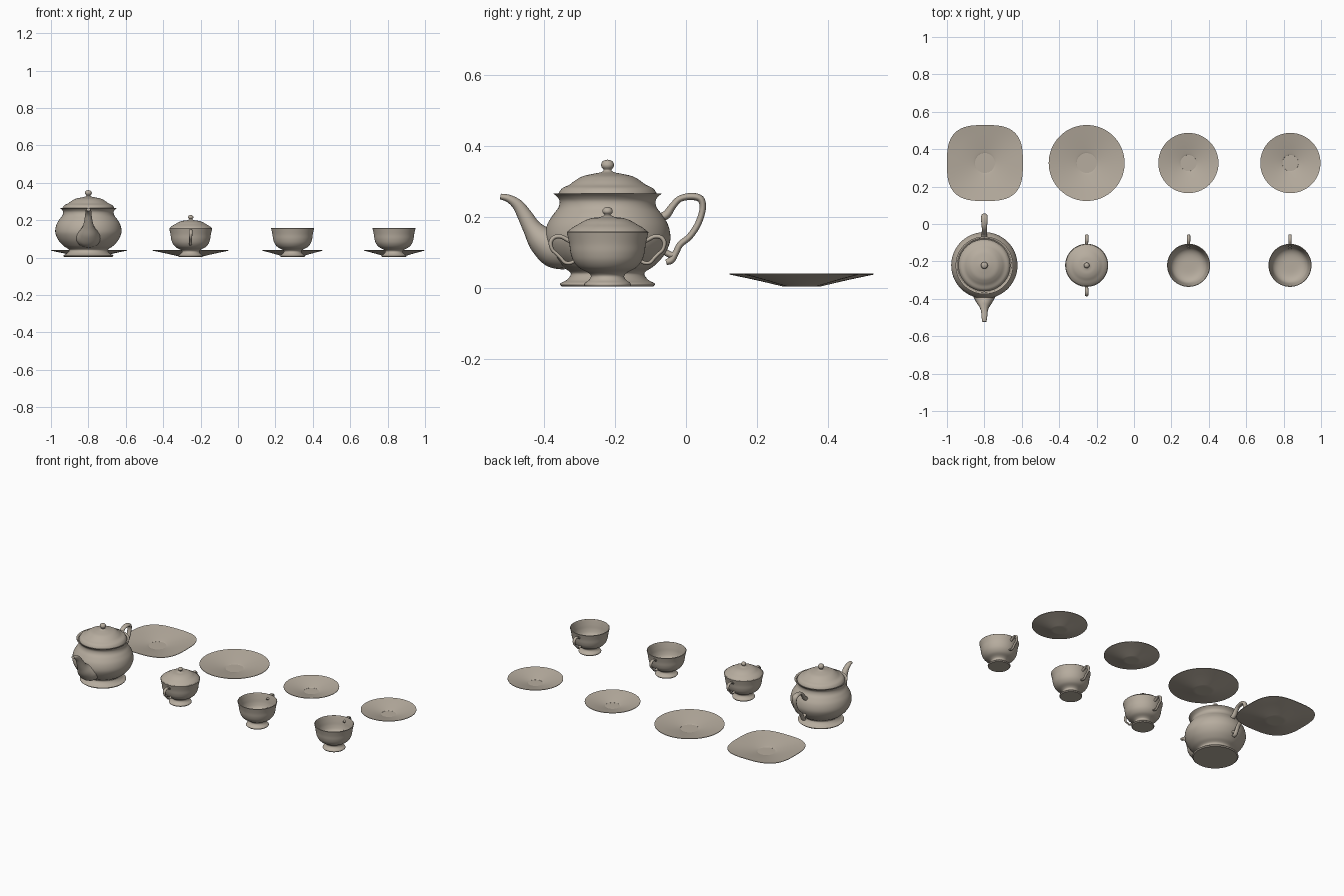
import bpy, bmesh, math
from mathutils import Vector

china = bpy.data.materials.new("warm_grey_china")
china.diffuse_color = (0.47, 0.415, 0.345, 1)


def smooth_points(pts, n=5):
    """Catmull-Rom interpolation; a repeated point makes a sharp corner."""
    pts = [Vector(p) for p in pts]
    out = []
    for i in range(len(pts) - 1):
        a, b = pts[i], pts[i + 1]
        if (b - a).length < 1e-6:
            continue
        p, q = pts[max(i - 1, 0)], pts[min(i + 2, len(pts) - 1)]
        for k in range(n):
            t = k / n
            out.append(0.5 * (2 * a + (b - p) * t + (2 * p - 5 * a + 4 * b - q) * t * t
                              + (3 * a - p - 3 * b + q) * t ** 3))
    return out + [pts[-1]]


def finish(name, bm, loc):
    bmesh.ops.remove_doubles(bm, verts=bm.verts, dist=1e-5)
    bmesh.ops.recalc_face_normals(bm, faces=bm.faces)
    me = bpy.data.meshes.new(name)
    bm.to_mesh(me)
    bm.free()
    me.materials.append(china)
    ob = bpy.data.objects.new(name, me)
    ob.location = loc
    bpy.context.collection.objects.link(ob)
    bpy.ops.object.select_all(action='DESELECT')
    ob.select_set(True)
    bpy.context.view_layer.objects.active = ob
    bpy.ops.object.shade_smooth_by_angle(angle=math.radians(40))
    return ob


def bridge(bm, rings, closed_ends=False):
    n = len(rings[0])
    for a, b in zip(rings, rings[1:]):
        for i in range(n):
            j = (i + 1) % n
            bm.faces.new((a[i], a[j], b[j], b[i]))
    if closed_ends:
        bm.faces.new(rings[0])
        bm.faces.new(rings[-1])


def lathe(name, profile, loc, shape=lambda a, r: 1.0, seg=72):
    """Spin an (r, z) profile; shape scales the radius by angle."""
    bm = bmesh.new()
    rings = []
    for r, z in smooth_points(profile):
        r = max(r, 1e-4)
        ring = []
        for i in range(seg):
            a = 2 * math.pi * i / seg
            s = r * shape(a, r)
            ring.append(bm.verts.new((s * math.cos(a), s * math.sin(a), z)))
        rings.append(ring)
    bridge(bm, rings, True)
    return finish(name, bm, loc)


def tube(name, path, loc, flip=1, seg=16):
    """Sweep an oval along points (y, z, radius in plane, half width in x)."""
    bm = bmesh.new()
    pts = smooth_points([Vector(p) for p in path], 6)
    rings = []
    for i, p in enumerate(pts):
        d = pts[min(i + 1, len(pts) - 1)] - pts[max(i - 1, 0)]
        t = Vector((d[0], d[1])).normalized()
        ring = []
        for k in range(seg):
            a = 2 * math.pi * k / seg
            u = p[2] * math.sin(a)
            ring.append(bm.verts.new((p[3] * math.cos(a), flip * (p[0] - t.y * u), p[1] + t.x * u)))
        rings.append(ring)
    bridge(bm, rings, True)
    return finish(name, bm, loc)


# Teapot
pot = (-0.80, -0.221, 0)
lathe("teapot_body", [(0, 0.003), (0.128, 0.003), (0.128, 0.003), (0.134, 0.009), (0.13, 0.014),
                      (0.115, 0.022), (0.104, 0.036), (0.108, 0.046), (0.132, 0.062), (0.158, 0.09),
                      (0.174, 0.122), (0.177, 0.148), (0.170, 0.178), (0.154, 0.205), (0.139, 0.225),
                      (0.135, 0.243), (0.142, 0.256), (0.154, 0.266), (0.154, 0.266),
                      (0.146, 0.264), (0.138, 0.256), (0.10, 0.25), (0, 0.25)], pot)
lathe("teapot_lid", [(0, 0.254), (0.138, 0.258), (0.138, 0.258), (0.138, 0.266), (0.128, 0.280), (0.108, 0.290),
                     (0.09, 0.303), (0.07, 0.314), (0.04, 0.321), (0.02, 0.325), (0.011, 0.331),
                     (0.017, 0.340), (0.018, 0.348), (0.013, 0.357), (0, 0.361)], pot)
tube("teapot_spout", [(-0.11, 0.105, 0.055, 0.07), (-0.15, 0.115, 0.058, 0.066), (-0.185, 0.135, 0.042, 0.048),
                      (-0.212, 0.167, 0.027, 0.030), (-0.233, 0.203, 0.021, 0.021),
                      (-0.253, 0.233, 0.016, 0.017), (-0.278, 0.251, 0.011, 0.015),
                      (-0.302, 0.257, 0.008, 0.011)], pot)
tube("teapot_handle", [(0.14, 0.195, 0.012, 0.015), (0.165, 0.205, 0.012, 0.015), (0.182, 0.228, 0.010, 0.014),
                       (0.203, 0.250, 0.009, 0.014), (0.235, 0.257, 0.010, 0.017), (0.262, 0.250, 0.010, 0.017),
                       (0.268, 0.222, 0.009, 0.014), (0.255, 0.180, 0.009, 0.013), (0.232, 0.145, 0.009, 0.013),
                       (0.205, 0.122, 0.009, 0.013), (0.193, 0.100, 0.009, 0.013), (0.180, 0.078, 0.010, 0.013),
                       (0.165, 0.072, 0.008, 0.011)], pot)
tube("teapot_handle_brace", [(0.15, 0.108, 0.009, 0.012), (0.18, 0.092, 0.009, 0.012),
                             (0.195, 0.1, 0.008, 0.011)], pot)

# Sugar bowl and cups share one outer profile and handle
outer = [(0, 0.003), (0.062, 0.003), (0.062, 0.003), (0.066, 0.008), (0.063, 0.014), (0.052, 0.022),
         (0.047, 0.033), (0.056, 0.043), (0.080, 0.056), (0.096, 0.075), (0.104, 0.098),
         (0.108, 0.125), (0.115, 0.156), (0.115, 0.156)]
inner = [(0.111, 0.156), (0.104, 0.125), (0.099, 0.098), (0.090, 0.075), (0.072, 0.060), (0.045, 0.053), (0, 0.052)]
grip = [(0.100, 0.128, 0.006, 0.008), (0.115, 0.136, 0.006, 0.008), (0.132, 0.144, 0.006, 0.009),
        (0.150, 0.142, 0.006, 0.009), (0.160, 0.128, 0.006, 0.009), (0.156, 0.108, 0.005, 0.008),
        (0.143, 0.095, 0.005, 0.008), (0.132, 0.084, 0.005, 0.008), (0.120, 0.071, 0.005, 0.008),
        (0.104, 0.070, 0.005, 0.007), (0.088, 0.078, 0.005, 0.007)]
bowl = (-0.253, -0.221, 0)
lathe("sugar_bowl", outer + inner, bowl)
lathe("sugar_bowl_lid", [(0, 0.150), (0.112, 0.153), (0.112, 0.153), (0.110, 0.160), (0.098, 0.170), (0.082, 0.179),
                         (0.065, 0.189), (0.045, 0.196), (0.022, 0.199), (0.009, 0.205), (0.014, 0.212),
                         (0.014, 0.219), (0.009, 0.225), (0, 0.228)], bowl)
for side, flip in (("front", -1), ("back", 1)):
    tube("sugar_bowl_handle_" + side, grip, bowl, flip)

for i, x in enumerate((0.292, 0.834), 1):
    lathe(f"cup_{i}", outer + inner, (x, -0.221, 0))
    tube(f"cup_handle_{i}", grip, (x, -0.221, 0))


# Saucers: thin cone underneath, shallow dish on top
def squarish(a, r, n=3.0):
    round_to_square = min(1, max(0, (r - 0.06) / 0.10))
    s = (abs(math.cos(a)) ** n + abs(math.sin(a)) ** n) ** (-1 / n)
    return 1 + (s - 1) * round_to_square


def saucer(name, x, r, shape=lambda a, r: 1.0):
    f = r * 0.27
    lathe(name, [(0, 0.004), (f, 0.004), (f, 0.004), (r * 0.65, 0.022), (r, 0.037), (r, 0.037), (r, 0.040), (r, 0.040),
                 (r * 0.65, 0.027), (f + 0.006, 0.013), (f, 0.010), (f, 0.010), (0, 0.010)],
          (x, 0.326, 0), shape)


saucer("square_plate", -0.797, 0.203, squarish)
saucer("round_plate", -0.253, 0.203)
saucer("saucer_1", 0.291, 0.161)
saucer("saucer_2", 0.836, 0.161)
